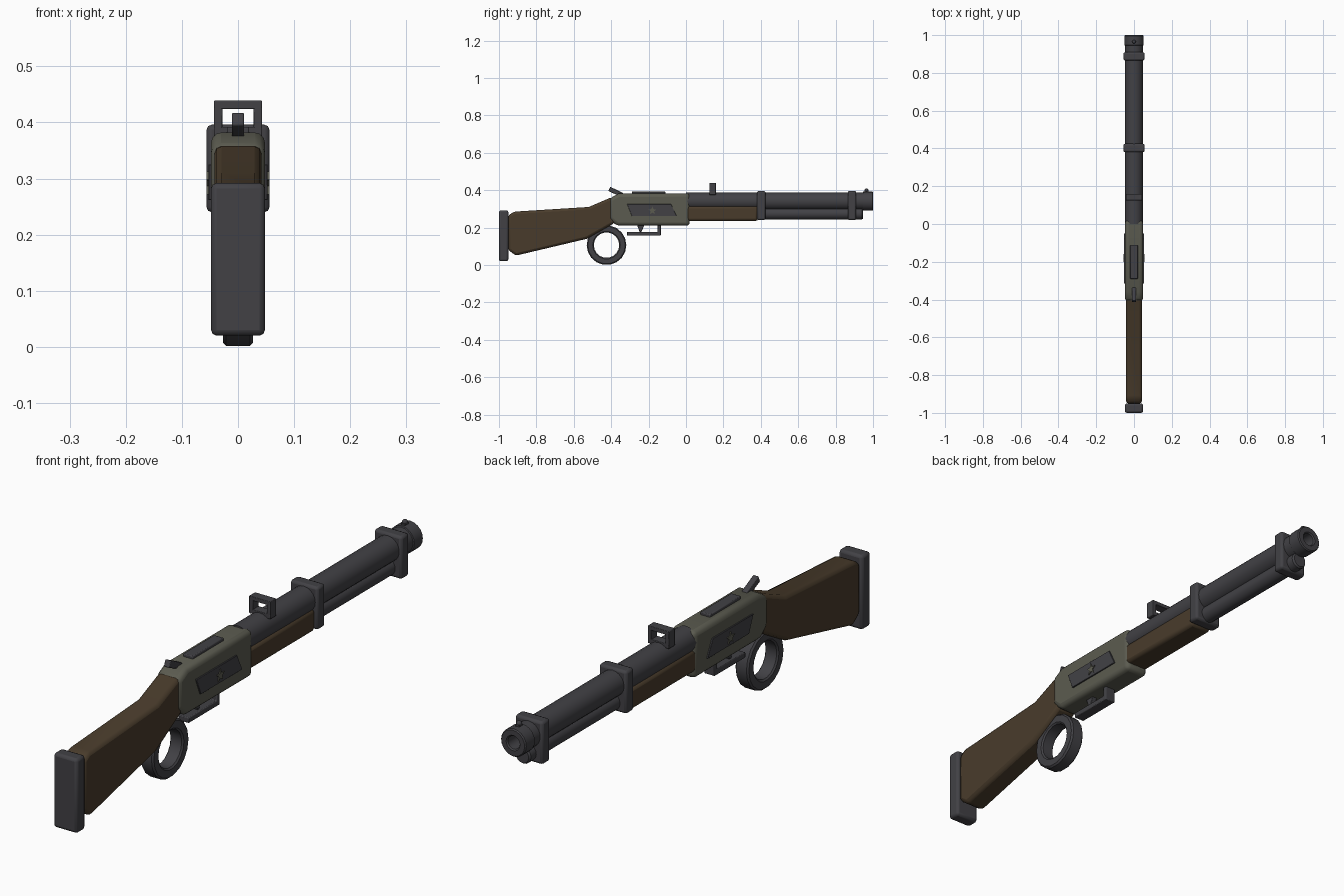
import bpy, bmesh, math
from mathutils import Matrix, Vector

if "Cube" in bpy.data.objects:
    bpy.data.objects.remove(bpy.data.objects["Cube"])


def material(name, rgb):
    m = bpy.data.materials.new(name)
    m.use_nodes = True
    m.diffuse_color = (*rgb, 1)
    node = next(n for n in m.node_tree.nodes if n.type == "BSDF_PRINCIPLED")
    node.inputs["Base Color"].default_value = (*rgb, 1)
    return m


METAL = material("dark metal", (0.054, 0.053, 0.060))
WOOD = material("brown wood", (0.066, 0.044, 0.024))
OLIVE = material("olive steel", (0.105, 0.105, 0.080))


def finish(name, bm, mat, bevel=0, segments=2):
    bmesh.ops.recalc_face_normals(bm, faces=bm.faces)
    mesh = bpy.data.meshes.new(name)
    bm.to_mesh(mesh)
    bm.free()
    mesh.materials.append(mat)
    ob = bpy.data.objects.new(name, mesh)
    bpy.context.collection.objects.link(ob)
    if bevel:
        mod = ob.modifiers.new("Bevel", "BEVEL")
        mod.width, mod.segments = bevel, segments
        mod.limit_method, mod.angle_limit = "ANGLE", math.radians(30)
    bpy.ops.object.select_all(action="DESELECT")
    ob.select_set(True)
    bpy.context.view_layer.objects.active = ob
    bpy.ops.object.shade_smooth_by_angle(angle=math.radians(35))
    return ob


def profile(name, points, half, mat, bevel=0, segments=2, x=0):
    """Side outline of (y, z) points extruded across x."""
    bm = bmesh.new()
    face = bm.faces.new([bm.verts.new((x - half, y, z)) for y, z in points])
    ext = bmesh.ops.extrude_face_region(bm, geom=[face])
    moved = [v for v in ext["geom"] if isinstance(v, bmesh.types.BMVert)]
    bmesh.ops.translate(bm, verts=moved, vec=(2 * half, 0, 0))
    return finish(name, bm, mat, bevel, segments)


def box(name, y0, y1, z0, z1, half, mat, bevel=0, x=0):
    return profile(name, [(y0, z0), (y1, z0), (y1, z1), (y0, z1)], half, mat, bevel, 2, x)


def lathe(name, rings, center, axis, mat, sides=20, closed=False):
    """Rings of (radius, distance) spun around the x or y axis."""
    bm = bmesh.new()
    loops = []
    for r, d in rings:
        loop = []
        for i in range(sides):
            a = math.tau * i / sides
            u, v = r * math.cos(a), r * math.sin(a)
            co = Vector((d, u, v) if axis == "x" else (u, d, v))
            loop.append(bm.verts.new(co + Vector(center)))
        loops.append(loop)
    pairs = list(zip(loops, loops[1:]))
    if closed:
        pairs.append((loops[-1], loops[0]))
    else:
        bm.faces.new(loops[0])
        bm.faces.new(loops[-1])
    for a, b in pairs:
        for i in range(sides):
            j = (i + 1) % sides
            bm.faces.new((a[i], a[j], b[j], b[i]))
    return finish(name, bm, mat)


# Stock and butt pad
profile("stock", [(-0.95, 0.08), (-0.91, 0.05), (-0.53, 0.14), (-0.38, 0.225),
                  (-0.38, 0.36), (-0.41, 0.357), (-0.52, 0.31), (-0.92, 0.285),
                  (-0.95, 0.265)], 0.042, WOOD, 0.013)
box("butt_pad", -1.0, -0.95, 0.02, 0.292, 0.048, METAL, 0.01)

# Receiver with its plates
profile("receiver", [(-0.41, 0.245), (-0.37, 0.21), (0.02, 0.21), (0.02, 0.382),
                     (-0.36, 0.382), (-0.41, 0.355)], 0.048, OLIVE, 0.018, 3)
box("top_plate", -0.29, -0.11, 0.375, 0.392, 0.02, METAL, 0.003)
star = []
for i in range(10):
    r, a = (0.023, 0.010)[i % 2], math.pi / 2 + i * math.pi / 5
    star.append((-0.18 + r * math.cos(a), 0.29 + r * math.sin(a)))
for side, label in ((1, "left"), (-1, "right")):
    profile(label + "_side_plate", [(-0.315, 0.325), (-0.29, 0.262), (-0.05, 0.262),
                                    (-0.08, 0.325)], 0.004, METAL, 0.001, 1, side * 0.049)
    profile(label + "_star_stud", star, 0.002, OLIVE, x=side * 0.0545)

# Hammer
profile("hammer", [(-0.405, 0.418), (-0.415, 0.395), (-0.36, 0.37),
                   (-0.335, 0.37), (-0.338, 0.385)], 0.011, METAL, 0.003)

# Lever loop, guard and trigger
lathe("lever_loop", [(0.068, -0.022), (0.068, 0.022), (0.074, 0.027), (0.100, 0.027),
                     (0.106, 0.021), (0.106, -0.021), (0.100, -0.027), (0.074, -0.027)],
      (0, -0.425, 0.106), "x", METAL, 18, True)
profile("trigger_guard", [(-0.315, 0.157), (-0.135, 0.157), (-0.135, 0.215),
                          (-0.152, 0.215), (-0.152, 0.177), (-0.315, 0.177)],
        0.021, METAL, 0.003)
profile("trigger", [(-0.262, 0.215), (-0.248, 0.177), (-0.238, 0.177), (-0.222, 0.215)],
        0.01, METAL, 0.002)

# Barrel with open bore, magazine tube and wooden fore-end
lathe("barrel", [(0.047, 0), (0.047, 0.945), (0.051, 0.947), (0.051, 0.996), (0.047, 1.0),
                 (0.028, 1.0), (0.024, 0.995), (0.024, 0.93)], (0, 0, 0.341), "y", METAL)
lathe("magazine_tube", [(0.031, 0), (0.031, 0.94), (0.026, 0.947)],
      (0, 0, 0.274), "y", METAL, 16)
box("fore_end", 0.0, 0.385, 0.235, 0.315, 0.045, WOOD, 0.013)
for name, y in (("rear_band", 0.38), ("front_band", 0.865)):
    box(name, y, y + 0.045, 0.24, 0.396, 0.056, METAL, 0.009)

# Sights: open square frame and bead
box("rear_sight_top", 0.125, 0.16, 0.424, 0.439, 0.043, METAL, 0.002)
box("rear_sight_base", 0.125, 0.16, 0.375, 0.392, 0.043, METAL, 0.002)
for side, label in ((1, "left"), (-1, "right")):
    box("rear_sight_" + label + "_post", 0.125, 0.16, 0.375, 0.432, 0.0075,
        METAL, 0.002, side * 0.0355)
bm = bmesh.new()
bmesh.ops.create_uvsphere(bm, u_segments=12, v_segments=8, radius=0.01,
                          matrix=Matrix.Translation((0, 0.965, 0.4)))
finish("front_sight_bead", bm, METAL)
box("front_sight_base", 0.955, 0.975, 0.383, 0.397, 0.007, METAL)
